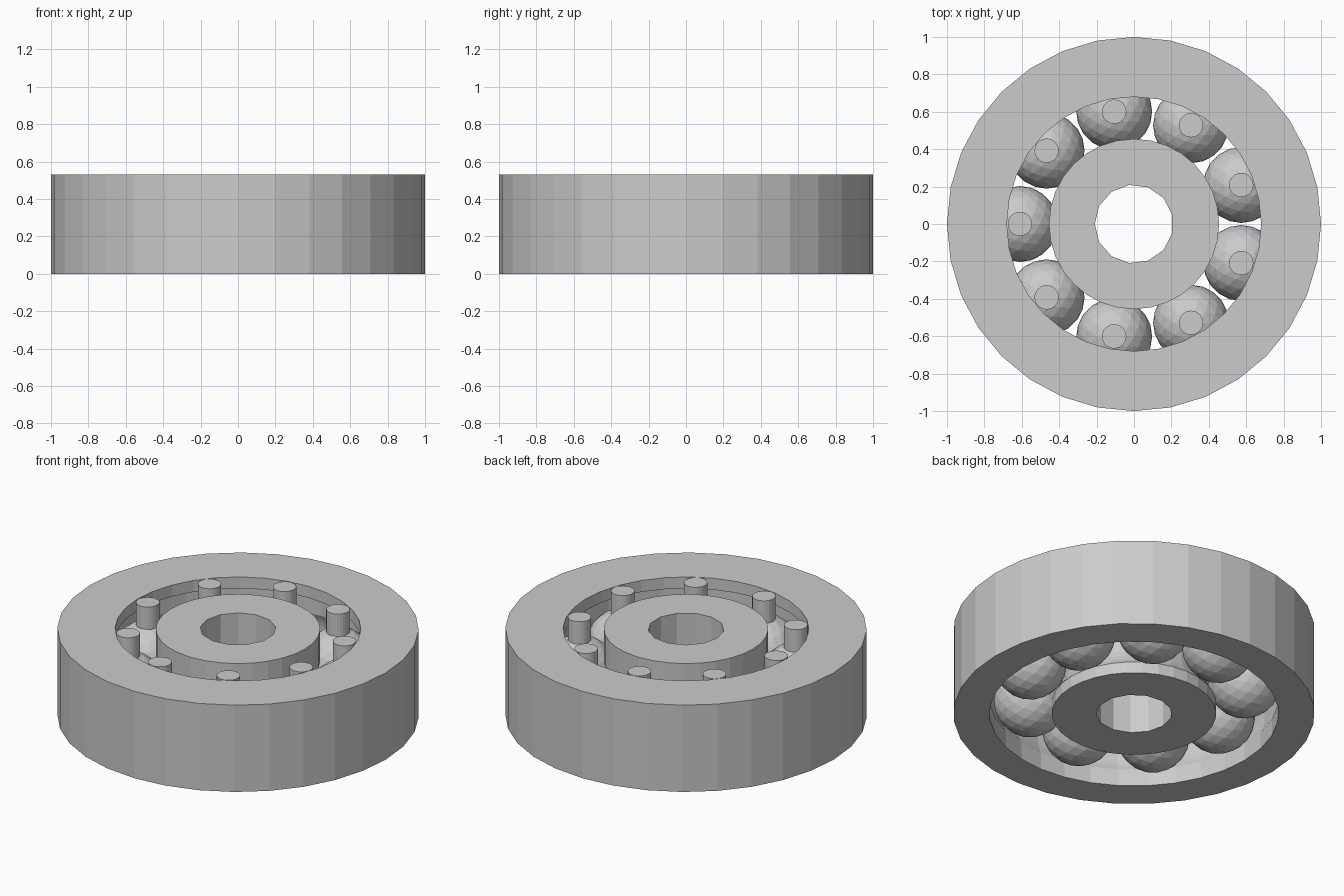
import bpy, bmesh, math

if "Cube" in bpy.data.objects:
    bpy.data.objects.remove(bpy.data.objects["Cube"])

H = 0.53           # bearing height
ORBIT = 0.61       # ball circle radius
BALL_Z = 0.203
SIDES = 32

steel = bpy.data.materials.new("steel grey")
steel.diffuse_color = (0.6, 0.6, 0.6, 1)
steel.use_nodes = True
steel.node_tree.nodes["Principled BSDF"].inputs["Base Color"].default_value = steel.diffuse_color


def finish(bm, name, smooth=None):
    bmesh.ops.recalc_face_normals(bm, faces=bm.faces)
    me = bpy.data.meshes.new(name)
    bm.to_mesh(me)
    bm.free()
    me.materials.append(steel)
    ob = bpy.data.objects.new(name, me)
    bpy.context.collection.objects.link(ob)
    return ob


def ring(bm, r, z, n, start=0.0):
    return [bm.verts.new((r * math.cos(start + 2 * math.pi * i / n),
                          r * math.sin(start + 2 * math.pi * i / n), z)) for i in range(n)]


def skin(bm, loops, closed=False):
    pairs = list(zip(loops, loops[1:]))
    if closed:
        pairs.append((loops[-1], loops[0]))
    for a, b in pairs:
        n = len(a)
        for i in range(n):
            j = (i + 1) % n
            bm.faces.new((a[i], a[j], b[j], b[i]))


def groove(radius, side, limit, steps=8):
    """Ball race arc from bottom to top, side = +1 outer, -1 inner."""
    half = math.acos(limit / radius)
    pts = []
    for i in range(steps + 1):
        a = -half + 2 * half * i / steps
        pts.append((ORBIT + side * radius * math.cos(a), BALL_Z + radius * math.sin(a)))
    return pts


# Outer ring: open bottom, race groove, inward lip on top
profile = [(1, 0), (1, H), (0.68, H), (0.68, 0.46), (0.80, 0.46)]
profile += groove(0.215, 1, 0.19)[::-1] + [(0.80, 0)]
bm = bmesh.new()
skin(bm, [ring(bm, r, z, SIDES) for r, z in profile], closed=True)
finish(bm, "outer_ring")

# Inner ring: grooved outside, coarse bore
profile = [(0.455, 0)] + groove(0.205, -1, 0.155) + [(0.455, H)]
bm = bmesh.new()
outer = [ring(bm, r, z, SIDES) for r, z in profile]
bore = [ring(bm, 0.21, z, 13, math.pi) for z in (0, H)]
skin(bm, outer)
skin(bm, bore)
for k in (0, -1):
    edges = []
    for loop in (outer[k], bore[k]):
        edges += [bm.edges.get((loop[i - 1], loop[i])) for i in range(len(loop))]
    bmesh.ops.triangle_fill(bm, edges=edges, use_beauty=True, normal=(0, 0, 1))
finish(bm, "inner_ring")

# Balls with upright cage pins
for k in range(9):
    a = math.radians(20 + 40 * k)
    x, y = ORBIT * math.cos(a), ORBIT * math.sin(a)
    bm = bmesh.new()
    bmesh.ops.create_icosphere(bm, subdivisions=3, radius=0.203)
    finish(bm, f"ball_{k + 1}").location = (x, y, BALL_Z)
    bm = bmesh.new()
    bmesh.ops.create_cone(bm, cap_ends=True, segments=24, radius1=0.065, radius2=0.065, depth=H - 0.3)
    finish(bm, f"pin_{k + 1}").location = (x, y, (H + 0.3) / 2)
